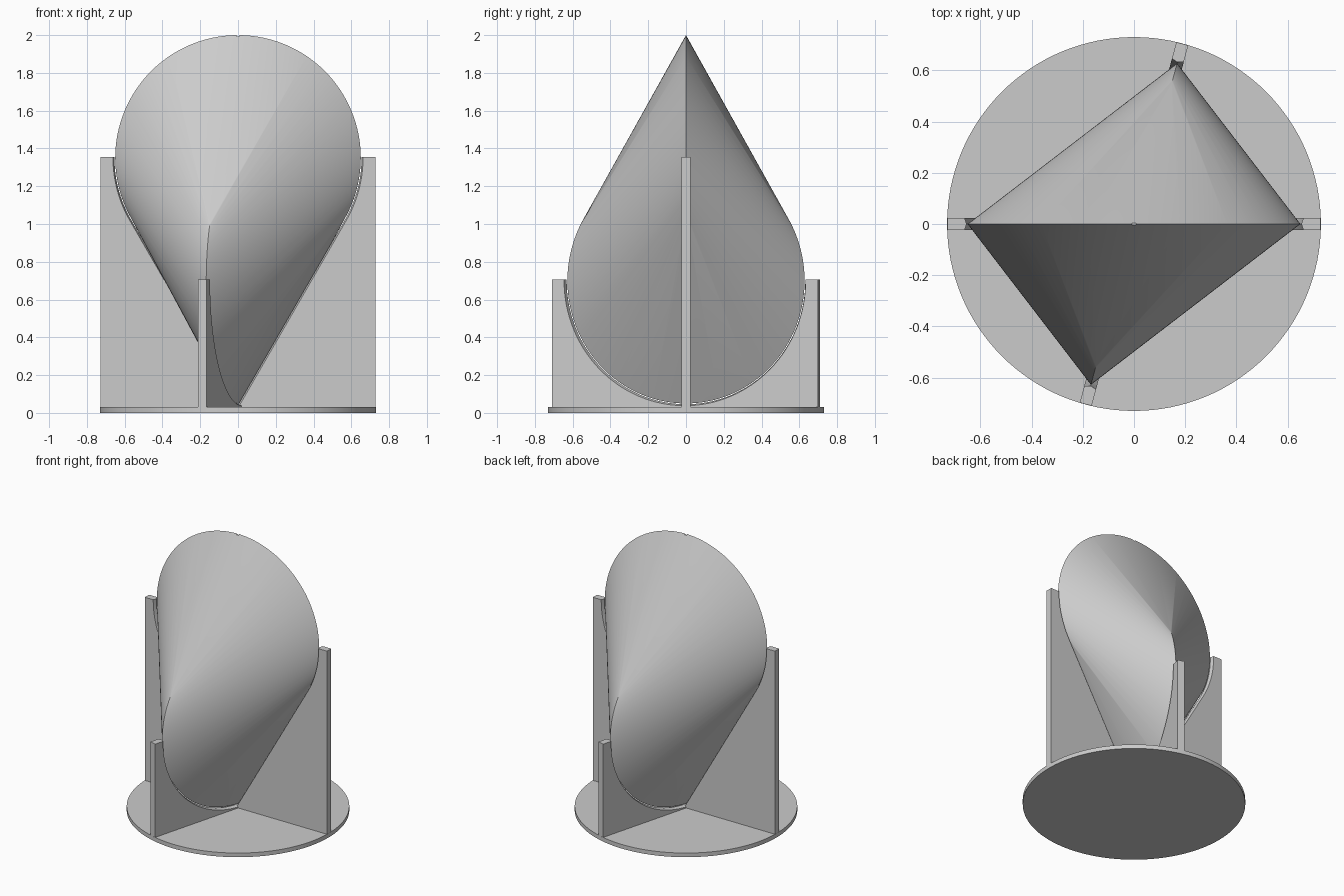
import bpy, bmesh
from math import sin, cos, pi, radians
from mathutils import Matrix

cube = bpy.data.objects.get("Cube")
if cube:
    bpy.data.objects.remove(cube, do_unlink=True)

R = 0.65                    # radius of both body circles
UPPER, LOWER = 1.35, 0.70   # circle centre heights
TWIST = radians(75)         # angle between the two circle planes
BASE_R, BASE_H = 0.73, 0.03
HALF_T = 0.024              # half thickness of the cradle walls

grey = bpy.data.materials.new("light grey")
grey.use_nodes = True
grey.diffuse_color = (0.6, 0.6, 0.6, 1)
grey.node_tree.nodes["Principled BSDF"].inputs["Base Color"].default_value = (0.6, 0.6, 0.6, 1)


def finish(bm, name, smooth=None):
    bmesh.ops.recalc_face_normals(bm, faces=bm.faces)
    mesh = bpy.data.meshes.new(name)
    bm.to_mesh(mesh)
    bm.free()
    obj = bpy.data.objects.new(name, mesh)
    bpy.context.collection.objects.link(obj)
    mesh.materials.append(grey)
    bpy.ops.object.select_all(action='DESELECT')
    obj.select_set(True)
    bpy.context.view_layer.objects.active = obj
    if smooth:
        bpy.ops.object.shade_smooth_by_angle(angle=radians(smooth))
    return obj


# Rolling body: hull of two twisted circular arcs
bm = bmesh.new()
steps = 120
for i in range(steps + 1):
    a = radians(-120 + 240 * i / steps)
    bm.verts.new((R * sin(a), 0, UPPER + R * cos(a)))
    x = R * sin(a)
    bm.verts.new((x * cos(TWIST), x * sin(TWIST), LOWER - R * cos(a)))
hull = bmesh.ops.convex_hull(bm, input=bm.verts)
loose = [v for v in bm.verts if not v.link_faces]
bmesh.ops.delete(bm, geom=loose, context='VERTS')
body = finish(bm, "rolling_body")

# Tiny nick in the top rim
bm = bmesh.new()
bmesh.ops.create_cube(bm, size=0.016, matrix=Matrix.Translation((0, 0, 2)))
nick = finish(bm, "nick_cutter")
nick.hide_render = True
cut = body.modifiers.new("nick", 'BOOLEAN')
cut.operation, cut.object, cut.solver = 'DIFFERENCE', nick, 'EXACT'
bpy.ops.object.select_all(action='DESELECT')
body.select_set(True)
bpy.context.view_layer.objects.active = body
bpy.ops.object.modifier_apply(modifier="nick")
bpy.data.objects.remove(nick, do_unlink=True)
bpy.ops.object.shade_smooth_by_angle(angle=radians(25))

# Base plate
bm = bmesh.new()
bmesh.ops.create_cone(bm, cap_ends=True, segments=128, radius1=BASE_R, radius2=BASE_R,
                      depth=BASE_H, matrix=Matrix.Translation((0, 0, BASE_H / 2)))
finish(bm, "base_plate", 30)


def outline(centre, sweep, tip_factor, gap):
    """Half wall outline: outer post, then the hollow that follows the body."""
    r, top = R + gap, centre + 0.005
    pts = [(0, 0.012), (BASE_R - 0.001, 0.012), (BASE_R - 0.001, top), (r, top)]
    for i in range(33):
        a = radians(sweep) * i / 32
        pts.append((r * cos(a), centre - r * sin(a)))
    if tip_factor:
        pts.append((0, centre - tip_factor * r))
    return pts


def cradle_wall(name, centre, sweep, tip_factor, angle):
    # Inner edge is a shallow ridge, closest to the body at mid thickness
    layers = ((-HALF_T, 0.012), (0, 0.004), (HALF_T, 0.012))
    bm = bmesh.new()
    rings = [[bm.verts.new((x, y, z)) for x, z in outline(centre, sweep, tip_factor, gap)]
             for y, gap in layers]
    n = len(rings[0])
    bm.faces.new(rings[0])
    bm.faces.new(rings[-1])
    for a, b in zip(rings, rings[1:]):
        for i in range(n):
            j = (i + 1) % n
            bm.faces.new((a[i], a[j], b[j], b[i]))
    bmesh.ops.rotate(bm, verts=bm.verts, matrix=Matrix.Rotation(angle, 3, 'Z'))
    finish(bm, name, 20)


# Tall walls carry the upper circle, short walls the lower circle
for side, turn in (("left", 0), ("right", pi)):
    cradle_wall("tall_wall_" + side, UPPER, 30, 2, turn)
for side, turn in (("back", 0), ("front", pi)):
    cradle_wall("short_wall_" + side, LOWER, 90, 0, TWIST + turn)
